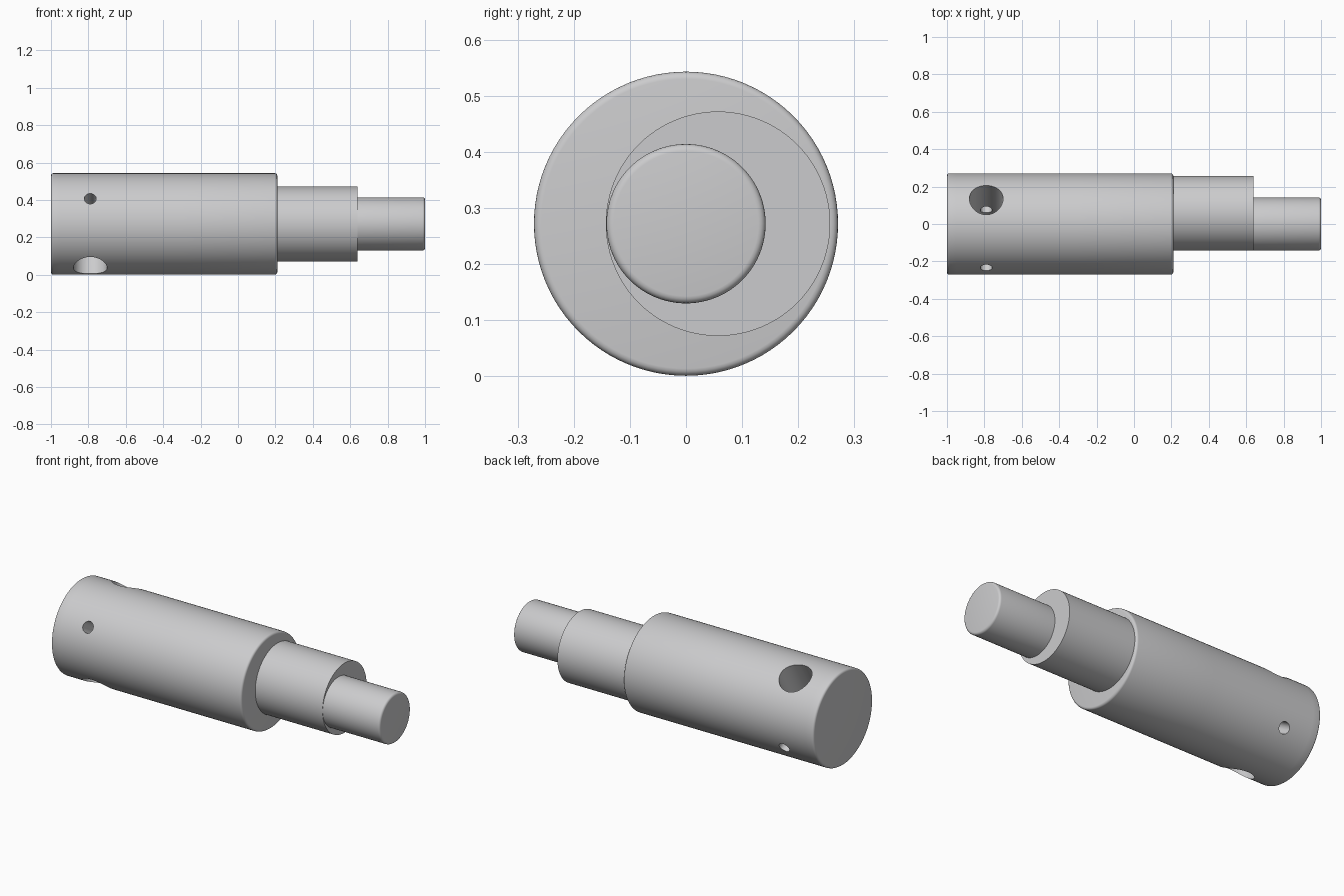
import bpy, bmesh, math
from mathutils import Vector

if "Cube" in bpy.data.objects:
    bpy.data.objects.remove(bpy.data.objects["Cube"])

CZ = 0.272      # shaft axis height
R = 0.271       # body radius
HOLE_X = -0.79  # station of the cross holes

steel = bpy.data.materials.new("steel_grey")
steel.diffuse_color = (0.6, 0.6, 0.61, 1)
steel.use_nodes = True
steel.node_tree.nodes["Principled BSDF"].inputs["Base Color"].default_value = steel.diffuse_color


def lathe(name, profile, cy, segs=96):
    """Revolve (x, radius) points about a line parallel to x and cap both ends."""
    bm = bmesh.new()
    rings = []
    for x, r in profile:
        rings.append([bm.verts.new((x, cy + r * math.cos(a), CZ + r * math.sin(a)))
                      for a in (2 * math.pi * i / segs for i in range(segs))])
    for a, b in zip(rings, rings[1:]):
        for i in range(segs):
            j = (i + 1) % segs
            bm.faces.new((a[i], a[j], b[j], b[i]))
    bm.faces.new(rings[0])
    bm.faces.new(rings[-1])
    bmesh.ops.recalc_face_normals(bm, faces=bm.faces)
    me = bpy.data.meshes.new(name)
    bm.to_mesh(me)
    bm.free()
    ob = bpy.data.objects.new(name, me)
    bpy.context.collection.objects.link(ob)
    me.materials.append(steel)
    return ob


def rounded(x0, x1, r, b0, b1, extra=()):
    """Cylinder profile with optional rounded rims of size b0 and b1."""
    def arc(b):
        return [(b * (1 - math.cos(t)), r - b * (1 - math.sin(t)))
                for t in (math.pi / 2 * k / 4 for k in range(5))]
    start = [(x0 + d, q) for d, q in arc(b0)] if b0 else [(x0, r)]
    end = [(x1 - d, q) for d, q in reversed(arc(b1))] if b1 else [(x1, r)]
    return start + [(x, r) for x in extra] + end


def activate(ob):
    bpy.ops.object.select_all(action='DESELECT')
    ob.select_set(True)
    bpy.context.view_layer.objects.active = ob


def drill(ob, angle, radius, segs):
    """Bore straight through the body at an angle measured from +y."""
    d = Vector((0, math.cos(angle), math.sin(angle)))
    bpy.ops.mesh.primitive_cylinder_add(vertices=segs, radius=radius, depth=0.8,
                                        location=(HOLE_X, 0, CZ))
    cutter = bpy.context.object
    cutter.name = "hole_cutter"
    cutter.hide_render = True
    cutter.rotation_euler = d.to_track_quat('Z', 'X').to_euler()
    cutter.data.materials.append(steel)
    mod = ob.modifiers.new("hole", 'BOOLEAN')
    mod.operation = 'DIFFERENCE'
    mod.solver = 'EXACT'
    mod.object = cutter
    bpy.context.view_layer.update()
    activate(ob)
    bpy.ops.object.modifier_apply(modifier=mod.name)
    bpy.data.objects.remove(cutter)


# Main body with two crossing through-holes
body = lathe("main_body", rounded(-1, 0.21, R, 0.013, 0.013,
             (-0.95, -0.91, -0.87, -0.83, -0.75, -0.71, -0.67, -0.6, -0.3)), 0)
drill(body, math.radians(60), 0.09, 48)
drill(body, math.radians(150), 0.032, 32)

# Offset eccentric lobe and end journal
lobe = lathe("eccentric_lobe", rounded(0.2, 0.638, 0.2, 0, 0), 0.057)
journal = lathe("end_journal", rounded(0.63, 1, 0.142, 0, 0.013), 0)

for ob in (body, lobe, journal):
    activate(ob)
    bpy.ops.object.shade_smooth_by_angle(angle=math.radians(35))
